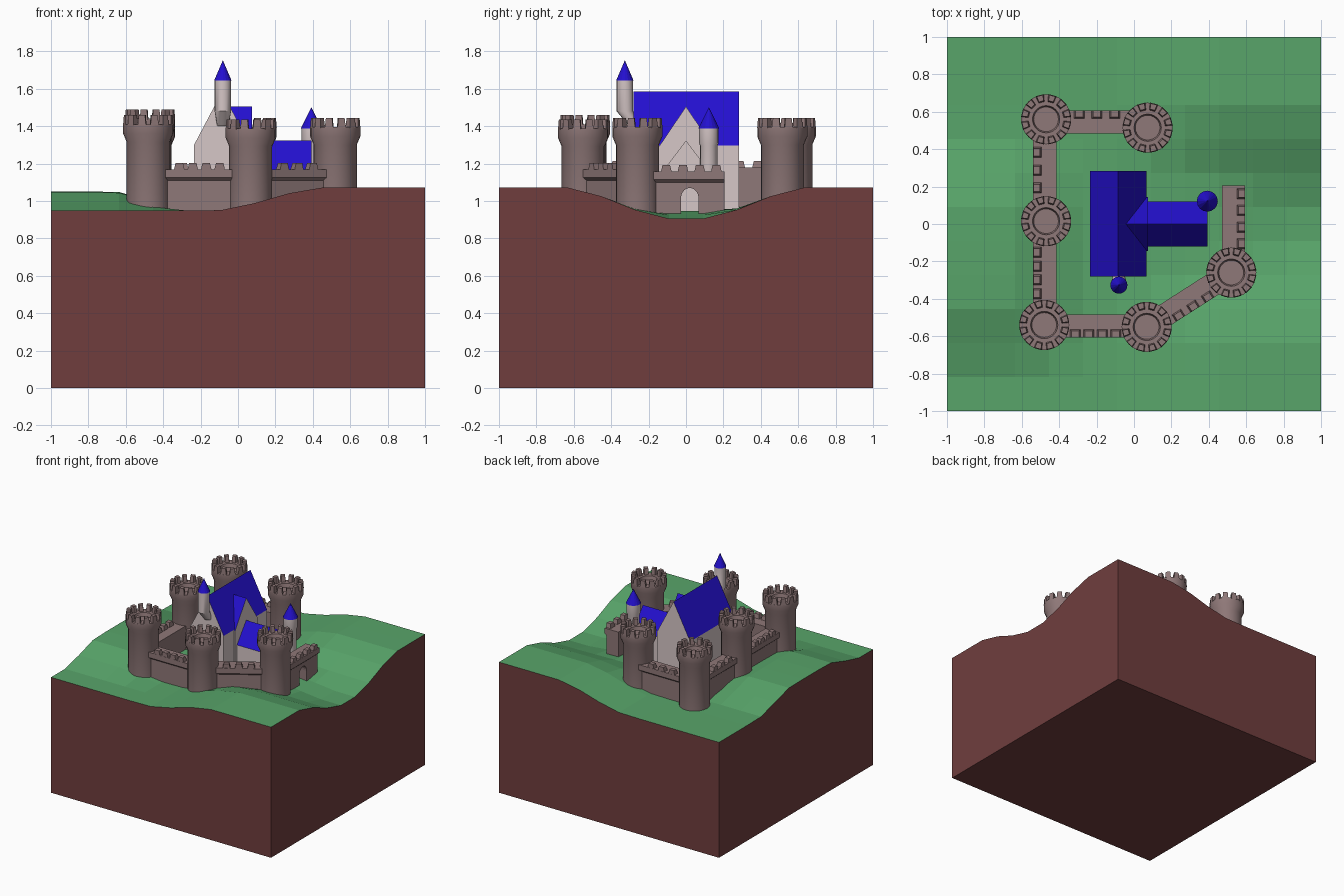
import bpy, bmesh
from math import sin, cos, pi, hypot

if "Cube" in bpy.data.objects:
    bpy.data.objects.remove(bpy.data.objects["Cube"])


def material(name, rgb):
    m = bpy.data.materials.new(name)
    m.diffuse_color = (*rgb, 1)
    m.use_nodes = True
    m.node_tree.nodes["Principled BSDF"].inputs["Base Color"].default_value = m.diffuse_color
    return m


EARTH = material("earth", (0.162, 0.048, 0.048))
GRASS = material("grass", (0.098, 0.376, 0.144))
STONE = material("stone", (0.275, 0.188, 0.188))
PALE = material("pale_stone", (0.67, 0.57, 0.57))
ROOF = material("blue_roof", (0.017, 0.005, 0.62))


def finish(name, bm, mats, slope_mat=False):
    """Make an object; with slope_mat, upward faces get the second material."""
    bmesh.ops.recalc_face_normals(bm, faces=bm.faces)
    bm.normal_update()
    if slope_mat:
        for f in bm.faces:
            f.material_index = 1 if f.normal.z > 0.1 else 0
    me = bpy.data.meshes.new(name)
    bm.to_mesh(me)
    bm.free()
    for m in mats:
        me.materials.append(m)
    ob = bpy.data.objects.new(name, me)
    bpy.context.collection.objects.link(ob)
    return ob


def loft(bm, rings):
    """Join rings of points into a closed skin with end caps."""
    loops = [[bm.verts.new(p) for p in r] for r in rings]
    n = len(loops[0])
    for a, b in zip(loops, loops[1:]):
        for i in range(n):
            bm.faces.new((a[i], a[(i + 1) % n], b[(i + 1) % n], b[i]))
    bm.faces.new(loops[0][::-1])
    bm.faces.new(loops[-1])


def ring(x, y, r, z, n):
    return [(x + r * cos(2 * pi * i / n), y + r * sin(2 * pi * i / n), z) for i in range(n)]


def smooth(ob):
    bpy.ops.object.select_all(action='DESELECT')
    ob.select_set(True)
    bpy.context.view_layer.objects.active = ob
    bpy.ops.object.shade_smooth_by_angle(angle=0.5)


# Terrain: faceted 11 x 11 hills on a solid block
def step(v, a, b):
    t = min(1, max(0, (v - a) / (b - a)))
    return t * t * (3 - 2 * t)


def height(x, y):
    ridge = 0.125 * step(x, -0.15, 0.48) * step(abs(y), 0.18, 0.65)
    dip = 0.045 * step(x, 0.4, 0.85) * (1 - step(abs(y), 0.05, 0.35))
    hill = 0.103 * (1 - step(x, -0.68, -0.25)) * step(y, -0.83, -0.4) * (1 - step(y, 0.05, 0.5))
    return 0.948 + ridge - dip + hill


bm = bmesh.new()
N = 11
bmesh.ops.create_grid(bm, x_segments=N, y_segments=N, size=1)
base = bmesh.ops.extrude_face_region(bm, geom=bm.faces[:] + bm.edges[:] + bm.verts[:])
top = [g for g in base["geom"] if isinstance(g, bmesh.types.BMVert)]
for v in top:
    v.co.z = height(v.co.x, v.co.y)
bmesh.ops.dissolve_faces(bm, faces=[f for f in bm.faces if all(v.co.z < 0.01 for v in f.verts)])
finish("hillside", bm, [EARTH, GRASS], True)


# Round towers with flared, crenellated heads
def tower(i, x, y, h):
    bm = bmesh.new()
    prof = [(0.115, 0.88), (0.115, h - 0.145), (0.134, h - 0.10), (0.134, h - 0.05),
            (0.073, h - 0.05), (0.066, h - 0.08)]
    loft(bm, [ring(x, y, r, z, 24) for r, z in prof])
    for k in range(12):
        a = 2 * pi * (k + 0.5) / 12

        def quad(z, w, ri, ro):
            return [(x + r * cos(a + d), y + r * sin(a + d), z)
                    for r, d in ((ri, -w), (ro, -w), (ro, w), (ri, w))]
        loft(bm, [quad(h - 0.055, 0.17, 0.094, 0.135), quad(h, 0.13, 0.1, 0.131)])
    smooth(finish(f"tower_{i}", bm, [STONE]))


for i, t in enumerate([(-0.48, -0.54, 1.46), (0.068, -0.55, 1.437), (0.52, -0.26, 1.445),
                       (0.073, 0.515, 1.445), (-0.47, 0.56, 1.445), (-0.47, 0.015, 1.49)]):
    tower(i + 1, *t)


# Curtain walls: swept section with an outer flare, and merlons on the outer edge
def wall(name, p, q, dz=0, m0=0.13, m1=0.13):
    L = hypot(q[0] - p[0], q[1] - p[1])
    u = ((q[0] - p[0]) / L, (q[1] - p[1]) / L)
    out = (u[1], -u[0])

    def pt(s, o, z):
        return (p[0] + u[0] * s + out[0] * o, p[1] + u[1] * s + out[1] * o, z)
    sec = [(-0.062, 0.88), (0.045, 0.88), (0.045, 1.11 + dz), (0.062, 1.125 + dz),
           (0.062, 1.168 + dz), (-0.062, 1.168 + dz)]
    bm = bmesh.new()
    loft(bm, [[pt(s, o, z) for o, z in sec] for s in (0, L)])
    n = max(2, round((L - m0 - m1) / 0.082))
    for k in range(n):
        c = m0 + (L - m0 - m1) * (k + 0.5) / n
        loft(bm, [[pt(c + a * w, o, z) for a, o in ((-1, oi), (1, oi), (1, 0.061), (-1, 0.061))]
                  for w, oi, z in ((0.029, 0.018, 1.164 + dz), (0.02, 0.026, 1.203 + dz))])
    return finish(name, bm, [STONE])


wall("front_wall", (-0.48, -0.545), (0.068, -0.545))
wall("diagonal_wall", (0.068, -0.55), (0.52, -0.26))
wall("back_wall", (0.073, 0.545), (-0.47, 0.545))
wall("left_wall_rear", (-0.477, 0.56), (-0.477, 0.015), 0.01)
wall("left_wall_front", (-0.477, 0.015), (-0.477, -0.54), 0.01)
gate = wall("gate_wall", (0.532, -0.26), (0.532, 0.207), -0.01, 0.11, 0)

# Arched gateway cut through the right wall
bm = bmesh.new()
arch = [(-0.027, 0.8), (0.067, 0.8)] + [(0.02 + 0.047 * cos(pi * k / 10), 1.015 + 0.055 * sin(pi * k / 10))
                                       for k in range(11)]
loft(bm, [[(x, y, z) for y, z in arch] for x in (0.4, 0.7)])
cutter = finish("gate_cutter", bm, [STONE])
cutter.hide_render = True
mod = gate.modifiers.new("gateway", 'BOOLEAN')
mod.object = cutter
mod.operation = 'DIFFERENCE'
mod.solver = 'EXACT'
mod.use_self = True
bpy.context.view_layer.objects.active = gate
bpy.ops.object.modifier_apply(modifier=mod.name)
bpy.data.objects.remove(cutter)


# Keep: gabled halls with blue roof slopes
def hall(name, centre, half, a, b, eave, ridge, along_y):
    sec = [(centre - half, 0.88), (centre + half, 0.88), (centre + half, eave),
           (centre, ridge), (centre - half, eave)]
    bm = bmesh.new()
    loft(bm, [[(c, s, z) if along_y else (s, c, z) for c, z in sec] for s in (a, b)])
    finish(name, bm, [PALE, ROOF], True)


hall("great_hall", -0.085, 0.151, -0.28, 0.283, 1.298, 1.585, True)
hall("cross_gable", 0, 0.145, -0.085, 0.075, 1.29, 1.505, False)
hall("east_wing", 0, 0.12, 0.0, 0.392, 1.165, 1.323, False)


# Slim turrets with pointed roofs
def turret(name, x, y, rings, z, r, tip):
    bm = bmesh.new()
    loft(bm, rings)
    smooth(finish(name, bm, [PALE]))
    bm = bmesh.new()
    loft(bm, [ring(x, y, r, z, 16), ring(x, y, 0.001, tip, 16)])
    finish(name + "_roof", bm, [ROOF])


turret("hall_turret", -0.081, -0.327,
       [ring(-0.081, -0.275, 0.03, 1.40, 16), ring(-0.081, -0.327, 0.044, 1.48, 16),
        ring(-0.081, -0.327, 0.044, 1.647, 16)], 1.645, 0.046, 1.75)
turret("wing_turret", 0.392, 0.122,
       [ring(0.392, 0.122, r, z, 16) for r, z in
        ((0.047, 0.88), (0.047, 1.295), (0.052, 1.31), (0.052, 1.39))], 1.388, 0.056, 1.5)
